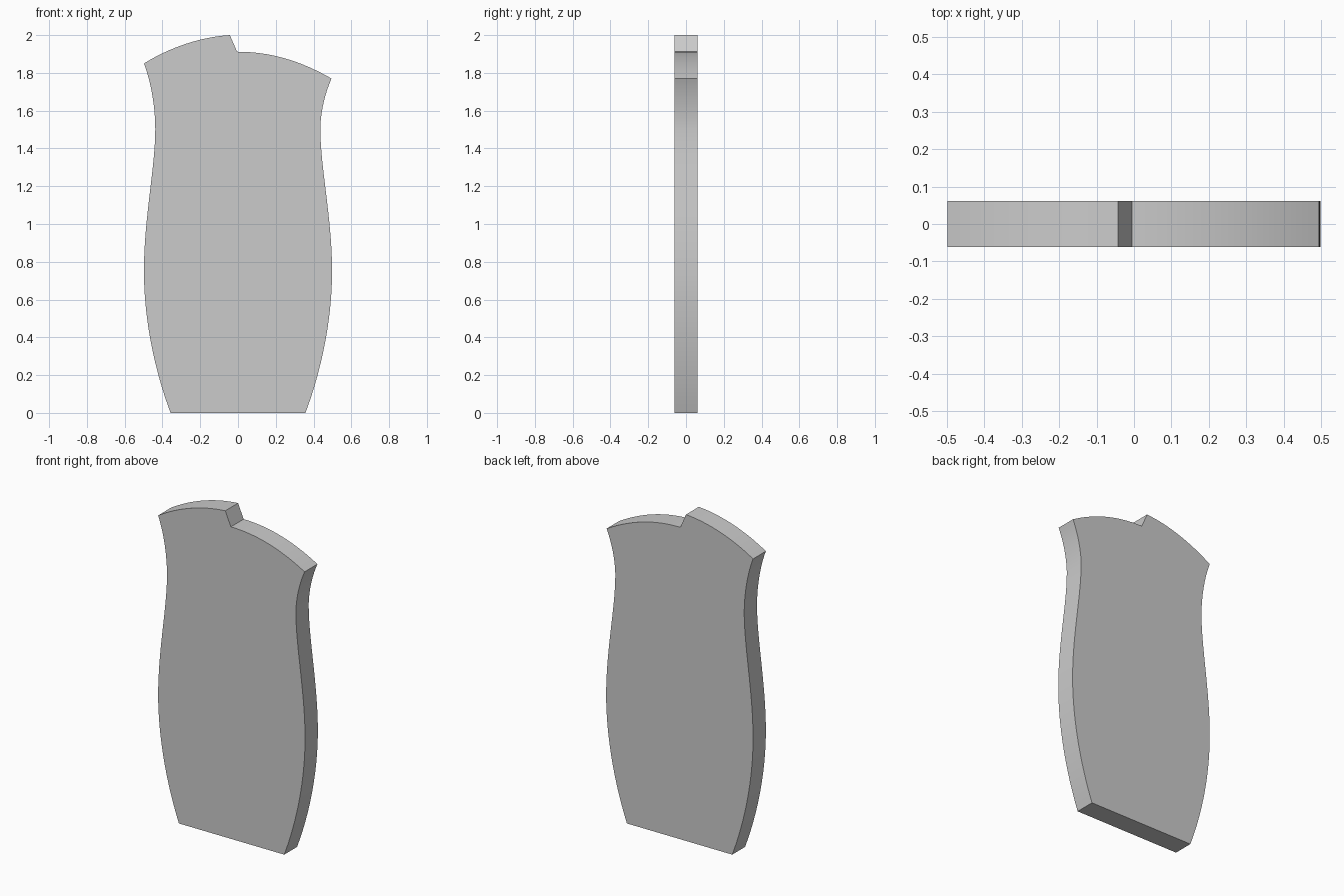
import bpy, bmesh
from mathutils import Vector
from mathutils.geometry import interpolate_bezier

if "Cube" in bpy.data.objects:
    bpy.data.objects.remove(bpy.data.objects["Cube"])

THICK = 0.124

# Outline in (x, z): start point, then segments (handle, handle, end) or (end,)
start = (-0.357, 0.0)
segments = [
    # straight base
    ((0.357, 0.0),),
    # right side: bulge, waist, flared corner
    ((0.44, 0.22), (0.498, 0.49), (0.498, 0.75)),
    ((0.498, 1.03), (0.436, 1.30), (0.436, 1.50)),
    ((0.436, 1.59), (0.46, 1.69), (0.495, 1.77)),
    # right top arc, step, left top arc
    ((0.33, 1.865), (0.17, 1.912), (-0.005, 1.912)),
    ((-0.043, 2.0),),
    ((-0.20, 1.99), (-0.36, 1.935), (-0.498, 1.85)),
    # left side: flared corner, waist, bulge
    ((-0.46, 1.75), (-0.438, 1.62), (-0.438, 1.50)),
    ((-0.438, 1.30), (-0.498, 1.03), (-0.498, 0.75)),
    ((-0.498, 0.49), (-0.44, 0.22), start),
]


def outline(first, segs, steps=17):
    pts = [Vector(first)]
    for seg in segs:
        if len(seg) == 1:
            pts.append(Vector(seg[0]))
        else:
            h1, h2, end = (Vector(p) for p in seg)
            pts += interpolate_bezier(pts[-1], h1, h2, end, steps)[1:]
    return pts[:-1]


# Flat panel: outline face extruded through its thickness
bm = bmesh.new()
face = bm.faces.new([bm.verts.new((p[0], -THICK / 2, p[1])) for p in outline(start, segments)])
ext = bmesh.ops.extrude_face_region(bm, geom=[face], use_keep_orig=True)
bmesh.ops.translate(bm, vec=(0, THICK, 0),
                    verts=[g for g in ext["geom"] if isinstance(g, bmesh.types.BMVert)])
bmesh.ops.recalc_face_normals(bm, faces=bm.faces)
mesh = bpy.data.meshes.new("curved_panel")
bm.to_mesh(mesh)
bm.free()
panel = bpy.data.objects.new("curved_panel", mesh)
bpy.context.collection.objects.link(panel)

# Smooth curved rim with crisp corners
bpy.context.view_layer.objects.active = panel
panel.select_set(True)
bpy.ops.object.shade_smooth_by_angle(angle=0.5)
